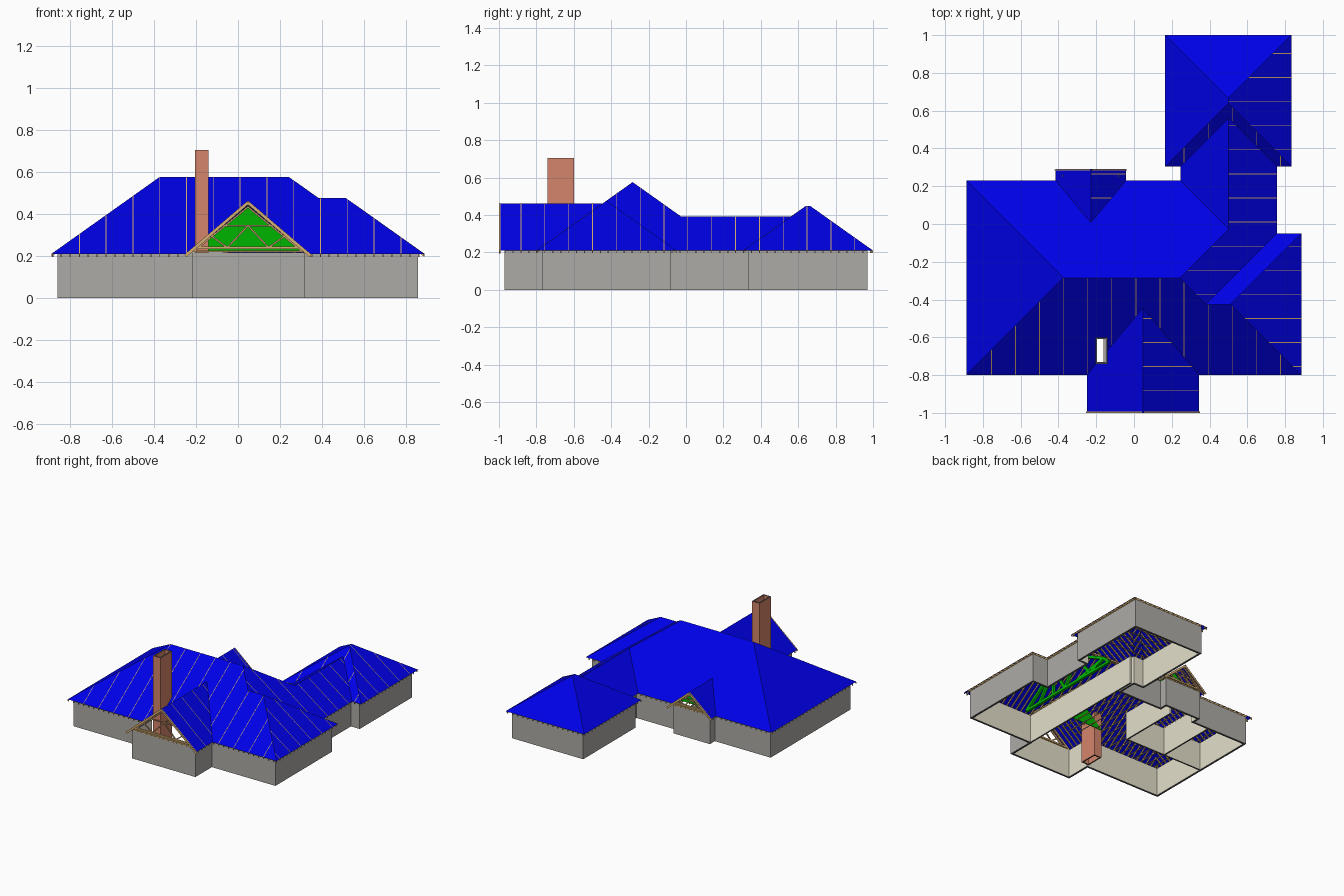
import bpy, bmesh
from mathutils import Vector, Matrix

if "Cube" in bpy.data.objects:
    bpy.data.objects.remove(bpy.data.objects["Cube"])

def mat(name, r, g, b):
    m = bpy.data.materials.new(name)
    m.diffuse_color = (r, g, b, 1)
    m.use_nodes = True
    m.node_tree.nodes["Principled BSDF"].inputs["Base Color"].default_value = m.diffuse_color
    return m

BLUE = mat("roof blue", 0.0, 0.0, 0.82)
GREY = mat("wall grey", 0.42, 0.41, 0.385)
CREAM = mat("inner wall cream", 0.78, 0.74, 0.60)
DARK = mat("cut edge dark", 0.10, 0.10, 0.10)
BRICK = mat("chimney brick", 0.66, 0.235, 0.145)
WOOD = mat("timber tan", 0.68, 0.44, 0.17)
WEB = mat("truss brown", 0.55, 0.32, 0.16)
GREEN = mat("panel green", 0.0, 0.46, 0.0)

def finish(name, bm, *mats):
    bmesh.ops.recalc_face_normals(bm, faces=bm.faces)
    me = bpy.data.meshes.new(name)
    bm.to_mesh(me)
    bm.free()
    for m in mats:
        me.materials.append(m)
    ob = bpy.data.objects.new(name, me)
    bpy.context.collection.objects.link(ob)
    return ob

# ---- plan geometry helpers: a plane (a, b, c) means a*x + b*y + c
def val(f, p):
    return f[0] * p[0] + f[1] * p[1] + f[2]

def minus(f, g):
    return tuple(i - j for i, j in zip(f, g))

def clip(poly, f):
    out = []
    for p, q in zip(poly, poly[1:] + poly[:1]):
        dp, dq = val(f, p), val(f, q)
        if dp >= 0:
            out.append(p)
        if (dp > 0 > dq) or (dp < 0 < dq):
            t = dp / (dp - dq)
            out.append((p[0] + t * (q[0] - p[0]), p[1] + t * (q[1] - p[1])))
    return out

def area(poly):
    return abs(sum(p[0] * q[1] - q[0] * p[1] for p, q in zip(poly, poly[1:] + poly[:1]))) / 2

EAVE, S, G = 0.21, 0.71, 0.85

def wing(x0, x1, y0, y1, w, e, s, n):
    """Roof volume: slope on each side, 0 for an upright end."""
    planes = [(w, 0, EAVE - w * x0), (-e, 0, EAVE + e * x1),
              (0, s, EAVE - s * y0), (0, -n, EAVE + n * y1)]
    return dict(rect=[(x0, y0), (x1, y0), (x1, y1), (x0, y1)],
                planes=[p for p in planes if p[0] or p[1]],
                cuts=[(1, 0, -x0), (-1, 0, x1), (0, 1, -y0), (0, -1, y1)])

CH = (-0.205, -0.14, -0.74, -0.60)              # chimney footprint
wings = [wing(-0.888, 0.757, -0.80, 0.23, S, S, S, S),      # main hip
         wing(0.30, 0.887, -0.80, -0.05, 0, S, S, S),       # right hip
         wing(0.245, 0.757, -0.20, 0.60, S, S, 0, 0),       # rear link
         wing(0.165, 0.833, 0.305, 1.0, S, S, S, S),        # rear hip
         wing(-0.25, 0.345, -1.0, -0.30, G, G, 0, 0),       # front gable
         wing(-0.415, -0.042, -0.10, 0.29, G, G, 0, 0),     # back gable
         wing(*CH, 0, 0, 0, 0)]                             # chimney hole

def visible_pieces():
    for i, wi in enumerate(wings):
        for p in wi["planes"]:
            poly = wi["rect"]
            for q in wi["planes"]:
                if q != p:
                    poly = clip(poly, minus(q, p))
            pieces = [poly] if area(poly) > 1e-7 else []
            for j, wj in enumerate(wings):
                if j == i:
                    continue
                kept = []
                for cur in pieces:
                    for f in [minus(q, p) for q in wj["planes"]] + wj["cuts"]:
                        if max(abs(val(f, v)) for v in cur) < 1e-6:
                            if j > i:
                                kept.append(cur)
                                break
                            continue
                        out = clip(cur, tuple(-k for k in f))
                        if len(out) > 2 and area(out) > 1e-7:
                            kept.append(out)
                        cur = clip(cur, f)
                        if len(cur) < 3 or area(cur) < 1e-7:
                            break
                pieces = kept
            for piece in pieces:
                yield p, piece

def prism(bm, low, high):
    a = [bm.verts.new(v) for v in low]
    b = [bm.verts.new(v) for v in high]
    bm.faces.new(a[::-1])
    bm.faces.new(b)
    for k in range(len(a)):
        n = (k + 1) % len(a)
        bm.faces.new((a[k], a[n], b[n], b[k]))

# roof sheets and the rafters that follow them; every third rafter breaks the surface
roof, raft = bmesh.new(), bmesh.new()
for p, piece in visible_pieces():
    roof.faces.new([roof.verts.new((x, y, val(p, (x, y)))) for x, y in piece])
    ax = 1 if p[0] else 0
    for k in range(-24, 25):
        c, up = k * 0.0425 + 0.01, k % 3 == 0 and (p[0] < 0 or p[1] > 0)
        h, top = (0.002, 0.0006) if up else (0.0035, -0.0015)
        d = (0, 1) if ax else (1, 0)
        strip = clip(clip(piece, (*d, h - c)), (-d[0], -d[1], h + c))
        if len(strip) > 2 and area(strip) > 2e-6:
            prism(raft, [(x, y, val(p, (x, y)) - 0.014) for x, y in strip],
                  [(x, y, val(p, (x, y)) + top) for x, y in strip])
bmesh.ops.remove_doubles(roof, verts=roof.verts, dist=1e-5)
finish("roof", roof, BLUE)
finish("rafters", raft, WOOD)

# outer walls: rectilinear ring, grey outside and cream inside
def ring(name, pts, t, z0, z1, mats):
    bm = bmesh.new()
    n = len(pts)
    P = [Vector(p) for p in pts]
    inner = []
    for k in range(n):
        d1, d2 = (P[k] - P[k - 1]).normalized(), (P[(k + 1) % n] - P[k]).normalized()
        inner.append(P[k] + t * Vector((-d1.y - d2.y, d1.x + d2.x)))
    L = [[bm.verts.new((v.x, v.y, z)) for v in loop] for loop in (P, inner) for z in (z0, z1)]
    for k in range(n):
        m = (k + 1) % n
        for a, b, idx in ((0, 1, 0), (2, 3, 1), (0, 2, 2), (1, 3, 2)):
            bm.faces.new((L[a][k], L[a][m], L[b][m], L[b][k])).material_index = idx
    finish(name, bm, *mats)

ring("outer_walls", [(-.86, -.77), (-.22, -.77), (-.22, -.97), (.317, -.97), (.317, -.77),
     (.857, -.77), (.857, -.08), (.725, -.08), (.725, .335), (.80, .335), (.80, .97),
     (.195, .97), (.195, .335), (.28, .335), (.28, .20), (-.075, .20), (-.075, .26),
     (-.385, .26), (-.385, .20), (-.86, .20)], 0.016, 0, 0.217, (GREY, CREAM, DARK))
x0, x1, y0, y1 = CH
ring("chimney", [(x0, y0), (x1, y0), (x1, y1), (x0, y1)], 0.01, 0, 0.705, (BRICK, BRICK, DARK))

# inner partition walls with dark undersides
bm = bmesh.new()
for a, b, c, d in ((.304, .316, -.765, .335), (-.845, -.18, -.296, -.284),
                   (-.526, -.514, -.284, .185), (-.186, -.174, -.296, .185)):
    prism(bm, [(a, c, 0), (b, c, 0), (b, d, 0), (a, d, 0)],
          [(a, c, .215), (b, c, .215), (b, d, .215), (a, d, .215)])
bm.normal_update()
for f in bm.faces:
    f.material_index = int(abs(f.normal.z) > 0.5)
finish("inner_walls", bm, CREAM, DARK)

def beam(bm, a, b, w, d):
    a, b = Vector(a), Vector(b)
    v = b - a
    M = (Matrix.Translation((a + b) / 2) @ v.to_track_quat('Z', 'Y').to_matrix().to_4x4()
         @ Matrix.Diagonal((w, d, v.length, 1)))
    bmesh.ops.create_cube(bm, size=1, matrix=M)

# ceiling joists of the main house and of the rear hip
bm = bmesh.new()
for k in range(19):
    x = -0.82 + k * 0.06
    beam(bm, (x, -0.76, .222), (x, 0.19, .222), .005, .006)
for k in range(9):
    y = 0.38 + k * 0.068
    beam(bm, (.20, y, .222), (.79, y, .222), .006, .005)
finish("ceiling_joists", bm, WOOD)

# open gables: barge boards, truss and green panel behind
def gable(name, cx, half, y, into, panel_y):
    top = EAVE + half * G
    boards, webs, pan = bmesh.new(), bmesh.new(), bmesh.new()
    yb, yt = y + into * 0.004, y + into * 0.035
    rise = top - EAVE
    beam(boards, (cx - half * .8, yt, .238), (cx + half * .8, yt, .238), .012, .012)
    beam(boards, (cx - half * .88, yt, .222), (cx + half * .88, yt, .222), .012, .008)
    zc = EAVE + rise * 0.53
    for s in (-1, 1):
        beam(boards, (cx + s * half, yb, EAVE - .009), (cx, yb, top - .009), .007, .015)
        beam(webs, (cx + s * half * .85, yt, .226), (cx, yt, top - .03), .008, .008)
        beam(webs, (cx + s * half * .33, yt, .24), (cx, yt, zc), .008, .008)
        beam(webs, (cx + s * half * .33, yt, .24), (cx + s * half * .58, yt, EAVE + rise * .33), .008, .008)
    beam(webs, (cx - half * .4, yt, zc), (cx + half * .4, yt, zc), .008, .008)
    finish(name + "_barge_boards", boards, WOOD)
    finish(name + "_truss", webs, WEB)
    tri = [(cx - half * .85, .22), (cx + half * .85, .22), (cx, top - .022)]
    prism(pan, [(x, panel_y, z) for x, z in tri], [(x, panel_y + .006, z) for x, z in tri])
    finish(name + "_panel", pan, GREEN)

gable("front_gable", 0.0475, 0.2975, -1.0, 1, -0.60)
gable("back_gable", -0.2285, 0.1865, 0.29, -1, 0.17)

# green girder truss across the right end of the main roof
bm = bmesh.new()
prof = [(-.74, .23), (-.45, .435), (-.20, .435), (.10, .285), (.16, .23)]
low = [(-.6, .23), (-.45, .23), (-.32, .23), (-.20, .23), (-.05, .23)]
for a, b in list(zip(prof, prof[1:] + prof[:1])) + list(zip(prof[1:4], low[1:4])) + \
        [(prof[1], low[2]), (low[2], prof[2]), (prof[2], low[4]), (low[4], prof[3]), (low[0], prof[1])]:
    beam(bm, (.36, *a), (.36, *b), .02, .02)
finish("girder_truss", bm, GREEN)
